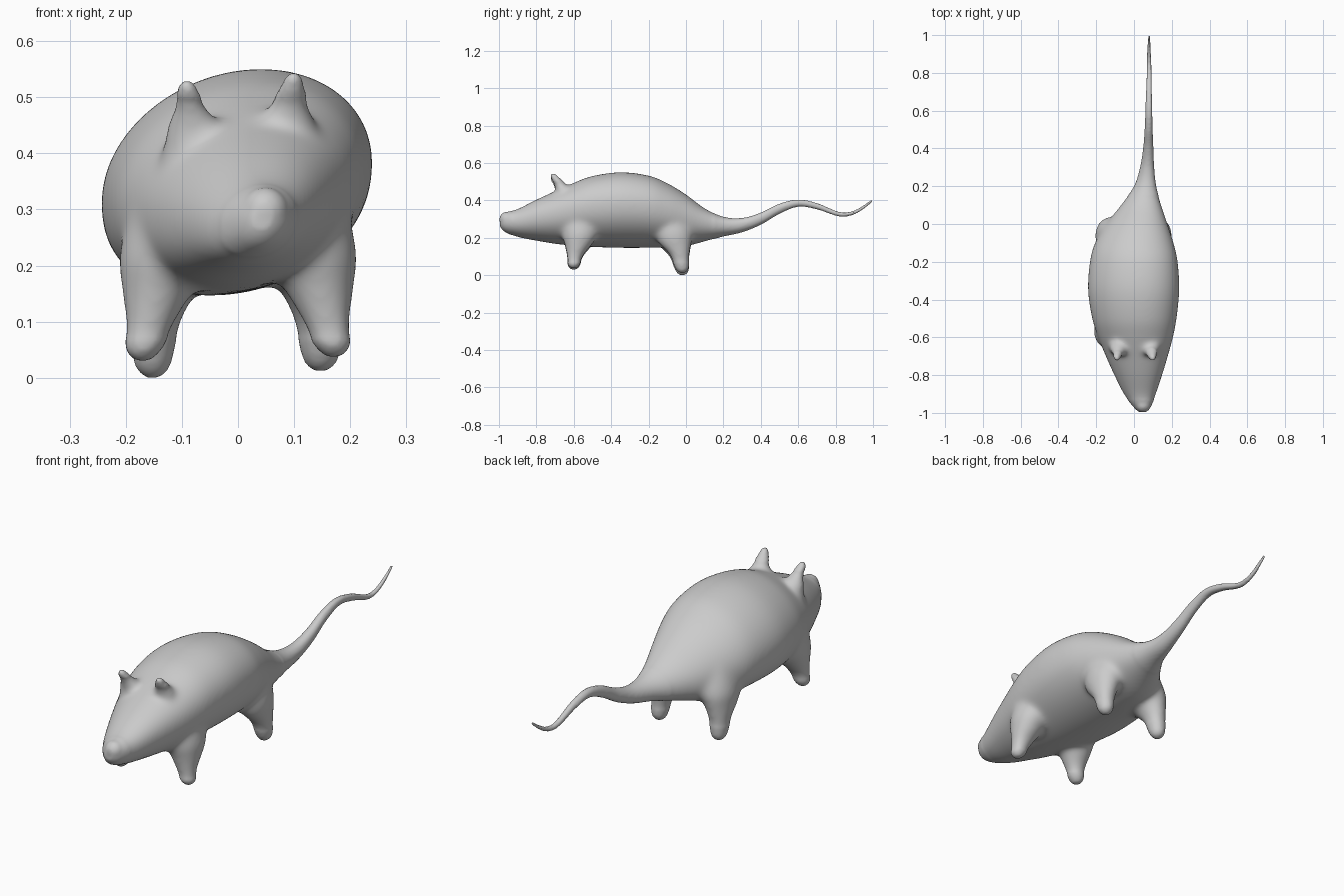
import bpy, bmesh, math


def spline(rows, steps):
    """Catmull-Rom interpolation of table rows."""
    out = []
    for i in range(len(rows) - 1):
        p0, p1, p2, p3 = (rows[max(0, min(len(rows) - 1, i + k))] for k in (-1, 0, 1, 2))
        for s in range(steps):
            t = s / steps
            out.append([0.5 * (2 * b + (c - a) * t + (2 * a - 5 * b + 4 * c - d) * t * t
                               + (3 * b - a - 3 * c + d) * t ** 3)
                        for a, b, c, d in zip(p0, p1, p2, p3)])
    return out + [list(rows[-1])]


def loft(bm, rows, place, seg=40):
    """Closed skin over elliptical rings; place maps (row, cos, sin) to a point."""
    rings = []
    for r in rows:
        angles = [2 * math.pi * i / seg for i in range(seg)]
        rings.append([bm.verts.new(place(r, math.cos(a), math.sin(a))) for a in angles])
    for a, b in zip(rings, rings[1:]):
        for i in range(seg):
            j = (i + 1) % seg
            bm.faces.new((a[i], a[j], b[j], b[i]))
    bm.faces.new(rings[0])
    bm.faces.new(rings[-1])


def body_point(r, c, s):
    y, x0, x1, z0, z1 = r
    rx, rz = (x1 - x0) / 2, (z1 - z0) / 2
    if s < 0:
        s = -abs(s) ** 0.88          # flatter belly
    return ((x0 + x1) / 2 + rx * c, y, (z0 + z1) / 2 + rz * s + 0.15 * rx * c)


def limb(bm, rows, side, dx=0, dz=0):
    def place(r, c, s):
        z, cx, cy, rx, ry = r
        return (side * (cx + rx * c) + dx, cy + ry * s, z + dz)
    loft(bm, spline(rows, 5), place, 28)


bm = bmesh.new()

# body and tail: y, x left, x right, z bottom, z top
loft(bm, spline([
    (-0.995, 0.025, 0.062, 0.262, 0.305),
    (-0.97, -0.002, 0.088, 0.233, 0.332),
    (-0.90, -0.055, 0.117, 0.205, 0.354),
    (-0.80, -0.105, 0.150, 0.186, 0.403),
    (-0.70, -0.150, 0.180, 0.170, 0.448),
    (-0.60, -0.190, 0.207, 0.160, 0.492),
    (-0.50, -0.222, 0.226, 0.154, 0.528),
    (-0.35, -0.244, 0.240, 0.150, 0.548),
    (-0.20, -0.234, 0.232, 0.150, 0.530),
    (-0.10, -0.207, 0.210, 0.150, 0.490),
    (0.00, -0.148, 0.178, 0.157, 0.430),
    (0.10, -0.070, 0.145, 0.182, 0.357),
    (0.20, 0.000, 0.118, 0.208, 0.312),
    (0.30, 0.032, 0.107, 0.230, 0.306),
    (0.40, 0.048, 0.103, 0.270, 0.335),
    (0.50, 0.056, 0.099, 0.328, 0.383),
    (0.60, 0.060, 0.097, 0.366, 0.405),
    (0.70, 0.063, 0.095, 0.352, 0.386),
    (0.80, 0.067, 0.093, 0.318, 0.345),
    (0.85, 0.068, 0.092, 0.313, 0.336),
    (0.90, 0.069, 0.091, 0.325, 0.347),
    (0.95, 0.070, 0.090, 0.354, 0.375),
    (1.00, 0.074, 0.086, 0.395, 0.410),
], 6), body_point)

# nose bump
nose = bmesh.ops.create_uvsphere(bm, u_segments=24, v_segments=16, radius=0.042)
bmesh.ops.translate(bm, verts=nose["verts"], vec=(0.048, -0.956, 0.298))

# legs and ears: z, centre x, centre y, radius x, radius y
front_leg = [(0.030, 0.170, -0.600, 0.010, 0.010),
             (0.037, 0.170, -0.600, 0.021, 0.022),
             (0.055, 0.167, -0.599, 0.034, 0.034),
             (0.100, 0.156, -0.593, 0.045, 0.045),
             (0.160, 0.142, -0.575, 0.066, 0.075),
             (0.220, 0.127, -0.565, 0.085, 0.100),
             (0.320, 0.110, -0.560, 0.080, 0.090)]
hind_leg = [(0.000, 0.152, -0.020, 0.010, 0.010),
            (0.008, 0.152, -0.020, 0.022, 0.023),
            (0.030, 0.152, -0.022, 0.034, 0.037),
            (0.100, 0.148, -0.035, 0.047, 0.055),
            (0.160, 0.136, -0.058, 0.066, 0.088),
            (0.220, 0.120, -0.065, 0.084, 0.102),
            (0.330, 0.095, -0.085, 0.080, 0.090)]
ear = [(0.400, 0.085, -0.650, 0.060, 0.045),
       (0.460, 0.087, -0.658, 0.050, 0.042),
       (0.490, 0.092, -0.675, 0.034, 0.033),
       (0.520, 0.097, -0.698, 0.021, 0.023),
       (0.537, 0.099, -0.708, 0.014, 0.015),
       (0.545, 0.099, -0.710, 0.006, 0.006)]
for side in (-1, 1):
    right = side > 0
    limb(bm, front_leg, side, 0, 0.007 if right else 0)
    limb(bm, hind_leg, side, -0.005 if right else 0, 0.012 if right else 0)
    limb(bm, ear, side, 0 if right else 0.008, 0 if right else -0.014)

bmesh.ops.recalc_face_normals(bm, faces=bm.faces)
mesh = bpy.data.meshes.new("rodent_body")
bm.to_mesh(mesh)
bm.free()
rodent = bpy.data.objects.new("rodent_body", mesh)
bpy.context.collection.objects.link(rodent)

# fuse all parts into one skin
mod = rodent.modifiers.new("fuse", "REMESH")
mod.mode = "VOXEL"
mod.voxel_size = 0.007
bpy.context.view_layer.update()
bm = bmesh.new()
bm.from_object(rodent, bpy.context.evaluated_depsgraph_get())
rodent.modifiers.clear()

# soften the joints, sparing tail, feet, ear tips and nose tip
soft = [v for v in bm.verts if v.co.y < 0.15 and v.co.z > 0.07 and v.co.y > -0.93
        and not (v.co.z > 0.50 and v.co.y < -0.62)]
for _ in range(30):
    bmesh.ops.smooth_vert(bm, verts=soft, factor=0.5,
                          use_axis_x=True, use_axis_y=True, use_axis_z=True)
for _ in range(3):
    bmesh.ops.smooth_vert(bm, verts=bm.verts, factor=0.4,
                          use_axis_x=True, use_axis_y=True, use_axis_z=True)
for f in bm.faces:
    f.smooth = True
bm.to_mesh(mesh)
bm.free()
